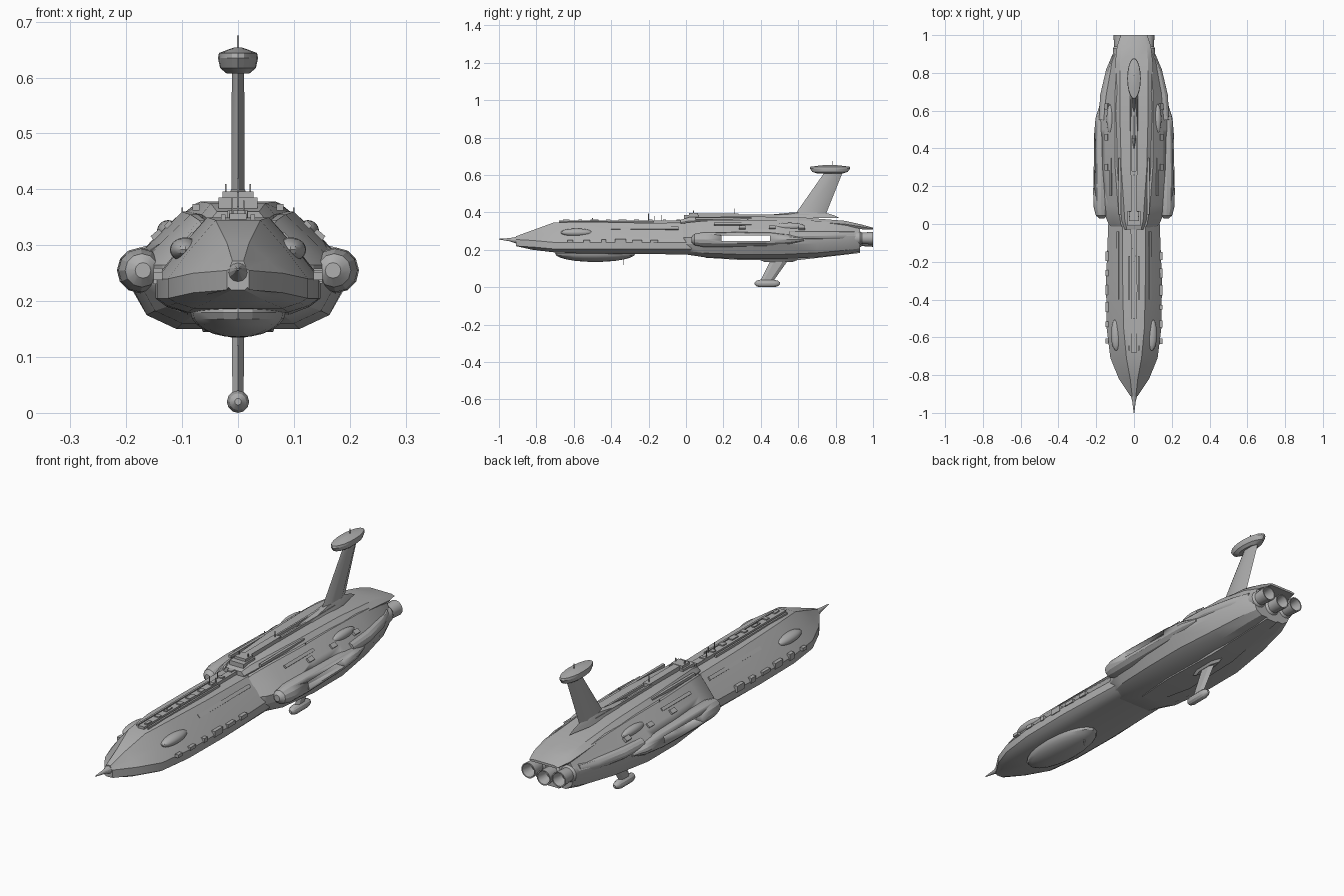
import bpy, bmesh, random
from math import cos, sin, pi
from mathutils import Vector

random.seed(4)
if "Cube" in bpy.data.objects:
    bpy.data.objects.remove(bpy.data.objects["Cube"])


def material(name, rgb):
    mat = bpy.data.materials.new(name)
    mat.use_nodes = True
    mat.diffuse_color = (*rgb, 1)
    mat.node_tree.nodes["Principled BSDF"].inputs["Base Color"].default_value = (*rgb, 1)
    return mat


GREY = material("hull grey", (.43, .43, .43))


def finish(name, bm):
    """Turn a bmesh into a shaded, coloured object."""
    bmesh.ops.recalc_face_normals(bm, faces=bm.faces)
    mesh = bpy.data.meshes.new(name)
    bm.to_mesh(mesh)
    bm.free()
    mesh.materials.append(GREY)
    obj = bpy.data.objects.new(name, mesh)
    bpy.context.collection.objects.link(obj)
    bpy.ops.object.select_all(action='DESELECT')
    obj.select_set(True)
    bpy.context.view_layer.objects.active = obj
    bpy.ops.object.shade_smooth_by_angle(angle=pi / 7)
    return obj


def loft(name, rings):
    """Skin a row of equal rings and cap both ends."""
    bm = bmesh.new()
    loops = [[bm.verts.new(p) for p in ring] for ring in rings]
    for a, b in zip(loops, loops[1:]):
        for i in range(len(a)):
            j = (i + 1) % len(a)
            bm.faces.new((a[i], a[j], b[j], b[i]))
    bm.faces.new(loops[0])
    bm.faces.new(loops[-1])
    return finish(name, bm)


def mirrored(y, half):
    """Close a half section, listed from top to bottom, across x = 0."""
    full = half + [(-x, z) for x, z in reversed(half[1:-1])]
    return [(x, y, z) for x, z in full]


def hull_ring(y, w, zm, tw, zt, bw, zb):
    return mirrored(y, [(0, zt), (tw, zt),
                        (tw + .55 * (w - tw), zm + .55 * (zt - zm)),
                        (w, zm + .015), (w, zm - .02),
                        (bw + .65 * (w - bw), zb + .25 * (zm - zb)),
                        (bw, zb), (0, zb)])


def deck_ring(y, w, zt, zb):
    return mirrored(y, [(0, zt), (w * .75, zt), (w, (zt + zb) / 2), (w * .9, zb), (0, zb)])


def tube_ring(x, y, z, rx, rz, n=12):
    return [(x + rx * cos(2 * pi * i / n), y, z + rz * sin(2 * pi * i / n)) for i in range(n)]


def flat_ring(y, z, rx, ry, n=20):
    return [(rx * cos(2 * pi * i / n), y + ry * sin(2 * pi * i / n), z) for i in range(n)]


def mast_ring(z, y0, y1, w):
    """Hexagonal strut section spanning y0 to y1."""
    d = (y1 - y0) * .25
    return [(0, y0, z), (w, y0 + d, z), (w, y1 - d, z),
            (0, y1, z), (-w, y1 - d, z), (-w, y0 + d, z)]


def dome(name, centre, radii):
    bm = bmesh.new()
    bmesh.ops.create_uvsphere(bm, u_segments=20, v_segments=12, radius=1)
    bmesh.ops.scale(bm, vec=radii, verts=bm.verts)
    bmesh.ops.translate(bm, vec=centre, verts=bm.verts)
    return finish(name, bm)


def box(name, centre, size, tilt=0):
    bm = bmesh.new()
    bmesh.ops.create_cube(bm, size=1)
    bmesh.ops.scale(bm, vec=size, verts=bm.verts)
    obj = finish(name, bm)
    obj.location = centre
    obj.rotation_euler.y = tilt
    return obj


# Forward hull with needle bow
loft("forward_hull", [hull_ring(*s) for s in (
    (-.91, .02, .24, .01, .272, .012, .22),
    (-.82, .08, .235, .02, .305, .05, .2),
    (-.71, .125, .225, .04, .345, .08, .187),
    (-.55, .145, .225, .055, .35, .09, .18),
    (-.3, .148, .225, .06, .345, .09, .178),
    (.03, .135, .225, .06, .34, .09, .175))])
loft("bow_needle", [tube_ring(0, y, z, r, r) for y, z, r in (
    (-1, .257, .002), (-.94, .254, .009), (-.89, .25, .022), (-.82, .25, .05))])
dome("belly_dome", (0, -.485, .18), (.085, .215, .045))

# Rear hull
rear = loft("rear_hull", [hull_ring(*s) for s in (
    (-.05, .08, .25, .05, .32, .05, .2),
    (0, .135, .25, .07, .345, .08, .175),
    (.1, .175, .25, .085, .355, .1, .16),
    (.3, .192, .25, .1, .36, .11, .15),
    (.5, .195, .25, .1, .36, .105, .15),
    (.7, .165, .255, .1, .355, .09, .16),
    (.86, .13, .26, .09, .34, .075, .178),
    (.93, .1, .26, .08, .32, .06, .19))])
loft("upper_deck", [deck_ring(*s) for s in (
    (-.03, .05, .36, .33), (.02, .065, .375, .335), (.3, .09, .378, .34),
    (.6, .1, .375, .335), (.85, .1, .355, .32), (.94, .09, .335, .31),
    (1, .07, .318, .308))])
loft("belly_keel", [deck_ring(*s) for s in (
    (.1, .04, .18, .158), (.3, .07, .18, .145), (.6, .06, .18, .145), (.93, .03, .195, .183))])

# Side pods, with a hangar slot running right through the ship
open_parts = [rear]
for side, label in ((1, "left"), (-1, "right")):
    open_parts.append(loft(label + "_side_pod", [
        tube_ring(side * x, y, .255, rx, rz) for y, x, rx, rz in (
            (.03, .17, .014, .014), (.045, .172, .03, .03), (.09, .174, .04, .039),
            (.2, .175, .042, .041), (.45, .173, .04, .037),
            (.56, .168, .036, .026), (.63, .16, .022, .01))]))
cutter = box("hangar_cutter", (0, .32, .262), (1, .26, .03))
for part in open_parts:
    cut = part.modifiers.new("hangar", 'BOOLEAN')
    cut.operation, cut.solver, cut.object = 'DIFFERENCE', 'EXACT', cutter
    bpy.context.view_layer.objects.active = part
    bpy.ops.object.modifier_apply(modifier="hangar")
bpy.data.objects.remove(cutter)

# Mirrored hull details
for side, label in ((1, "left"), (-1, "right")):
    dome(label + "_bow_blister", (side * .094, -.585, .292), (.028, .085, .022))
    dome(label + "_rear_blister", (side * .125, .555, .325), (.02, .08, .02))
    box(label + "_shoulder_strip", (side * .085, -.22, .315), (.016, .36, .008), side * .84)
    box(label + "_rear_strip", (side * .125, .25, .337), (.014, .2, .008), side * .8)
    box(label + "_trench_rail", (side * .014, .46, .382), (.008, .4, .014))
    box(label + "_deck_rail", (side * .075, .2, .368), (.012, .3, .012))
    box(label + "_bow_rail", (side * .026, -.42, .35), (.008, .5, .01))
    box(label + "_deck_post", (side * .1, .33, .35), (.003, .003, .035))
    for k in range(6):
        box(label + "_belt_block", (side * .143, -.62 + k * .09, .245),
            (.016, random.uniform(.02, .06), random.uniform(.012, .03)))
    for k in range(3):
        box(label + "_hull_block", (side * .145, .3 + k * .16, .318), (.02, .035, .012), side * .7)
    loft(label + "_rear_fairing", [tube_ring(side * x, y, .275, rx, .024) for y, x, rx in (
        (.55, .165, .02), (.68, .15, .03), (.82, .122, .025), (.9, .1, .012))])

# Dorsal spine, bridge and antennas
box("dorsal_spine", (0, -.33, .35), (.03, .7, .014))
for k in range(9):
    box("spine_block", (random.uniform(-.008, .008), -.64 + k * .075, .355),
        (random.uniform(.012, .03), random.uniform(.015, .045), .014))
box("bridge_base", (0, .03, .372), (.07, .08, .026))
box("bridge", (0, .04, .387), (.055, .05, .018))
box("command_block", (0, .16, .385), (.032, .24, .018))
for x, y, top in ((0, -.2, .395), (.01, -.17, .38), (-.01, -.13, .385), (0, -.5, .37),
                  (.022, .04, .41), (-.022, .04, .41), (0, .26, .42)):
    box("antenna", (x, y, top - .025), (.003, .004, .05))
box("belly_antenna", (0, -.335, .15), (.003, .004, .06))

# Upper mast and sensor saucer
loft("mast_base", [mast_ring(.37, .37, .82, .022), mast_ring(.385, .42, .79, .018),
                   mast_ring(.4, .57, .74, .012)])
loft("upper_mast", [mast_ring(.37, .57, .74, .012), mast_ring(.62, .745, .84, .011)])
loft("sensor_saucer", [flat_ring(.77, *s) for s in (
    (.607, .02, .065), (.617, .032, .095), (.635, .036, .108),
    (.644, .034, .105), (.65, .018, .06), (.654, .006, .02))])
box("saucer_spike", (0, .785, .66), (.003, .004, .03))
box("mast_sensor", (0, .8, .575), (.006, .03, .006))

# Lower mast and probe pod
loft("lower_mast_base", [mast_ring(.155, .37, .62, .025), mast_ring(.135, .42, .57, .013)])
loft("lower_mast", [mast_ring(.15, .455, .55, .011), mast_ring(.03, .395, .465, .01)])
loft("probe_pod", [tube_ring(0, y, .02, r, r) for y, r in (
    (.367, .006), (.377, .015), (.395, .02), (.47, .02), (.49, .015), (.502, .006))])

# Engines with hollow nozzles
for x, z in ((-.075, .262), (0, .25), (.075, .262)):
    loft("engine", [tube_ring(x, y, z, r, r, 16) for y, r in (
        (.84, .03), (.87, .037), (.93, .037), (.94, .03),
        (1, .034), (1, .029), (.95, .02))])
